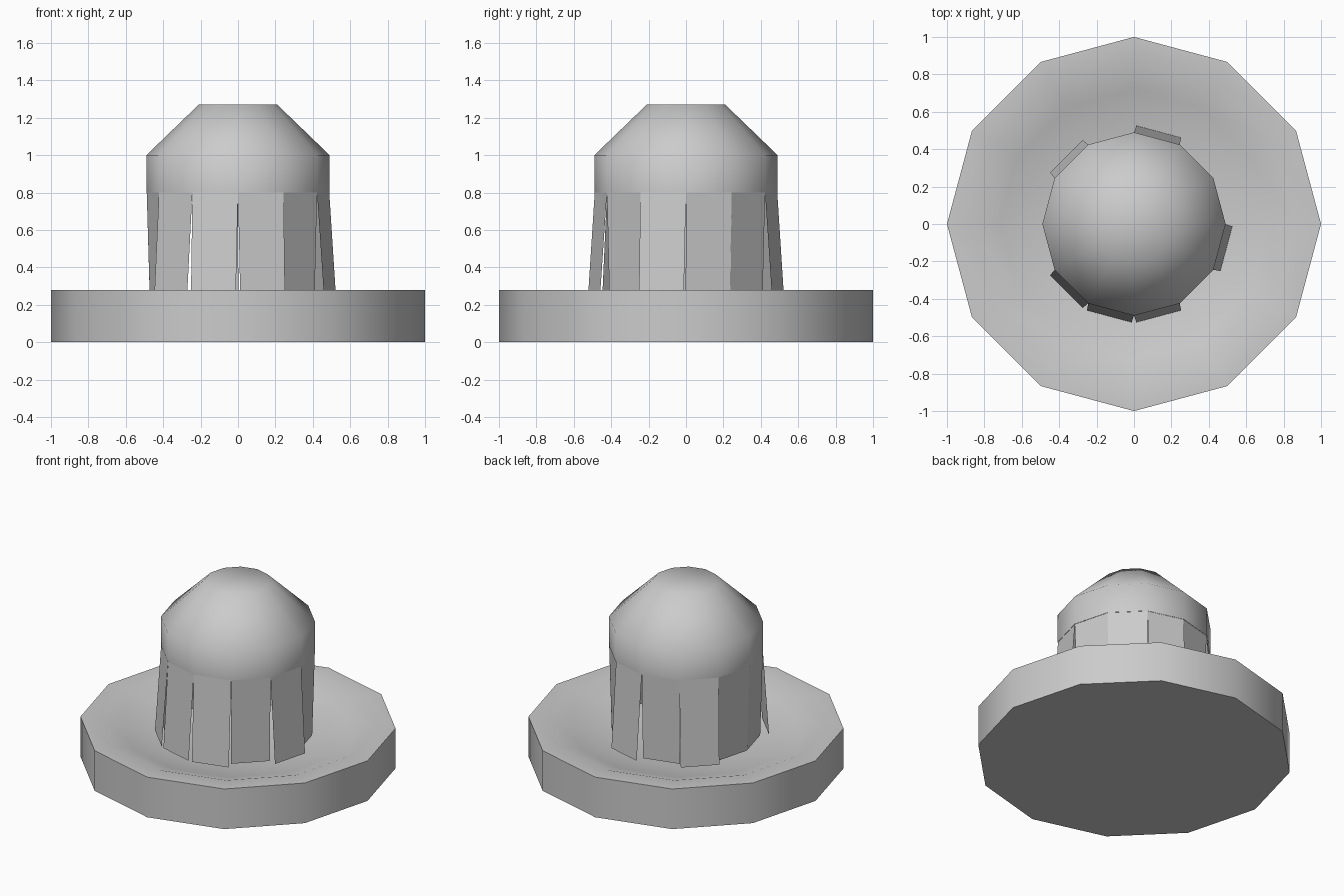
import bpy, bmesh, math

if "Cube" in bpy.data.objects:
    bpy.data.objects.remove(bpy.data.objects["Cube"])

SIDES = 12


def make_object(name, bm, smooth_angle=None):
    mesh = bpy.data.meshes.new(name)
    bm.to_mesh(mesh)
    bm.free()
    obj = bpy.data.objects.new(name, mesh)
    bpy.context.collection.objects.link(obj)
    if smooth_angle:
        bpy.ops.object.select_all(action='DESELECT')
        obj.select_set(True)
        bpy.context.view_layer.objects.active = obj
        bpy.ops.object.shade_smooth_by_angle(angle=math.radians(smooth_angle))
    return obj


def lathe(name, profile, smooth_angle):
    """Spin a (radius, height) profile into a twelve-sided solid."""
    bm = bmesh.new()
    verts = [bm.verts.new((r, 0, z)) for r, z in profile]
    edges = [bm.edges.new(pair) for pair in zip(verts, verts[1:])]
    bmesh.ops.spin(bm, geom=verts + edges, cent=(0, 0, 0), axis=(0, 0, 1),
                   angle=math.tau, steps=SIDES, use_duplicate=False)
    bmesh.ops.remove_doubles(bm, verts=bm.verts, dist=1e-4)
    bmesh.ops.recalc_face_normals(bm, faces=bm.faces)
    return make_object(name, bm, smooth_angle)


# Wide dish with a flat rim and a shallow sunken top
lathe("base_dish", [(0, 0), (1, 0), (1, 0.28), (0.87, 0.28), (0.72, 0.23),
                    (0.45, 0.17), (0, 0.15)], 60)

# Domed cap, open underneath
lathe("dome_cap", [(0.49, 0.80), (0.49, 1.0), (0.21, 1.27), (0, 1.27)], 60)

# Ring of thin flat panels hanging from the cap, some flared out, others in
FLARED = {2, 4, 7, 8, 9, 11}
TOP, BOTTOM, RADIUS = 0.80, 0.21, 0.488
bm = bmesh.new()
step = math.tau / SIDES
apothem = RADIUS * math.cos(step / 2)
half = RADIUS * math.sin(step / 2)
for i in range(SIDES):
    a = (i + 0.5) * step
    tilt = 0.04 if i in FLARED else -0.017

    def corner(dist, side, z):
        return bm.verts.new((dist * math.cos(a) - side * math.sin(a),
                             dist * math.sin(a) + side * math.cos(a), z))

    low = half * 0.98
    bm.faces.new((corner(apothem + tilt, -low, BOTTOM),
                  corner(apothem + tilt, low, BOTTOM),
                  corner(apothem, half, TOP),
                  corner(apothem, -half, TOP)))
make_object("hanging_panels", bm)
